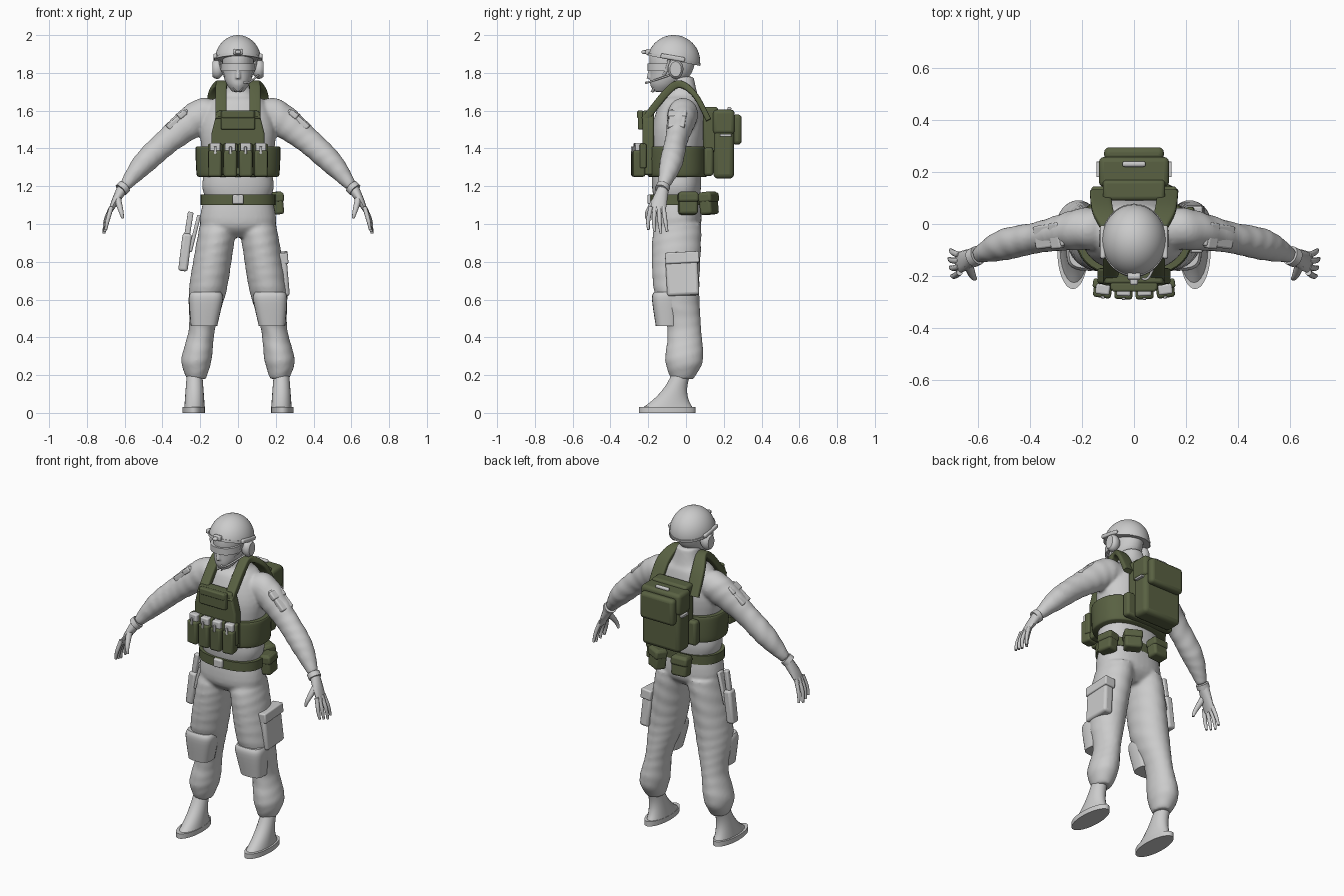
import bpy, bmesh, math
from mathutils import Vector, Euler

if "Cube" in bpy.data.objects:
    bpy.data.objects.remove(bpy.data.objects["Cube"])


def material(name, rgb):
    mat = bpy.data.materials.new(name)
    mat.use_nodes = True
    mat.diffuse_color = (*rgb, 1)
    mat.node_tree.nodes["Principled BSDF"].inputs["Base Color"].default_value = (*rgb, 1)
    return mat


GREY = material("light grey cloth", (.6, .6, .6))
OLIVE = material("olive webbing", (.1, .12, .055))
X, Y, Z = Vector((1, 0, 0)), Vector((0, 1, 0)), Vector((0, 0, 1))
SIDES = (("left", 1), ("right", -1))


def spline(rings, steps):
    # Catmull-Rom interpolation between the rings
    smooth = []
    last = len(rings) - 1
    for i in range(last):
        before, start, end, after = (rings[max(0, min(last, i + k))] for k in (-1, 0, 1, 2))
        for s in range(steps):
            t = s / steps
            smooth.append([b + t * (c - a + t * (2 * a - 5 * b + 4 * c - d + t * (3 * b - a - 3 * c + d))) / 2
                           for a, b, c, d in zip(before, start, end, after)])
    return smooth + [list(rings[last])]


def loft(bm, rings, ref=X, flat=True, sides=24, power=2, steps=5, fold=0, side=1):
    # Each ring is x, y, z, half width along ref, half width across it
    rings = spline(rings, steps)
    centres = [Vector((x * side, y, z)) for x, y, z, *size in rings]
    loops, travelled = [], 0
    for i, (centre, (*place, wide, deep)) in enumerate(zip(centres, rings)):
        previous = centres[max(i - 1, 0)]
        following = centres[min(i + 1, len(centres) - 1)]
        along = Z if flat else (following - previous).normalized()
        u = (ref - along * ref.dot(along)).normalized()
        v = along.cross(u)
        travelled += (centre - previous).length
        loop = []
        for k in range(sides):
            angle = math.tau * k / sides
            crease = 1 + fold * math.sin(travelled * 90 + 3 * math.sin(angle + travelled * 9))
            ca, sa = (math.copysign(abs(q) ** (2 / power), q) for q in (math.cos(angle), math.sin(angle)))
            loop.append(bm.verts.new(centre + (u * ca * wide + v * sa * deep) * crease))
        loops.append(loop)
    for lower, upper in zip(loops, loops[1:]):
        for k in range(sides):
            bm.faces.new((lower[k - 1], lower[k], upper[k], upper[k - 1]))
    bm.faces.new(loops[0])
    bm.faces.new(loops[-1])


def finish(name, bm, mat=GREY, voxel=0, bevel=0):
    bmesh.ops.recalc_face_normals(bm, faces=bm.faces[:])
    mesh = bpy.data.meshes.new(name)
    bm.to_mesh(mesh)
    bm.free()
    ob = bpy.data.objects.new(name, mesh)
    bpy.context.collection.objects.link(ob)
    mesh.materials.append(mat)
    if voxel:
        fuse = ob.modifiers.new("fuse", "REMESH")
        fuse.mode, fuse.voxel_size, fuse.use_smooth_shade = "VOXEL", voxel, True
        ob.modifiers.new("soften", "SMOOTH").iterations = 4
        return ob
    if bevel:
        rounding = ob.modifiers.new("round", "BEVEL")
        rounding.width, rounding.segments = bevel, 3
    bpy.ops.object.select_all(action="DESELECT")
    ob.select_set(True)
    bpy.context.view_layer.objects.active = ob
    bpy.ops.object.shade_smooth_by_angle(angle=math.radians(50))
    return ob


def part(name, rings, mat=GREY, **options):
    bm = bmesh.new()
    loft(bm, rings, **options)
    return finish(name, bm, mat)


def tube(name, points, wide, deep, mat=GREY, **options):
    return part(name, [(*p, wide, deep) for p in points], mat, flat=False, **options)


def drum(name, y, bottom, top, wide, deep, mat=GREY, x=0, **options):
    return part(name, [(x, y, z, wide, deep) for z in (bottom, top)], mat, sides=40, steps=1, **options)


def box(name, at, size, mat=GREY, turn=(0, 0, 0), bevel=.008):
    bm = bmesh.new()
    bmesh.ops.create_cube(bm, size=1)
    bmesh.ops.scale(bm, vec=size, verts=bm.verts)
    ob = finish(name, bm, mat, bevel=bevel)
    ob.location, ob.rotation_euler = at, Euler(map(math.radians, turn))
    return ob


# Shirt: torso and neck fused with both sleeves
bm = bmesh.new()
loft(bm, [(0, -.05, 1.13, .17, .12), (0, -.05, 1.2, .19, .13), (0, -.05, 1.3, .18, .13), (0, -.04, 1.5, .2, .14),
          (0, -.03, 1.64, .15, .11), (0, -.02, 1.69, .09, .08), (0, -.03, 1.78, .06, .07)], sides=40, power=2.3)
for tag, side in SIDES:
    loft(bm, [(.12, -.02, 1.58, .08, .07), (.2, -.02, 1.57, .08, .09), (.36, -.05, 1.45, .06, .07),
              (.5, -.08, 1.32, .06, .06), (.6, -.12, 1.2, .03, .03)], ref=Y, flat=False, steps=12, fold=.02, side=side)
finish("shirt", bm, voxel=.009)

# Trousers: pelvis fused with both legs
bm = bmesh.new()
loft(bm, [(0, -.05, 1.17, .17, .12), (0, -.05, 1, .2, .13), (0, -.05, .93, .1, .07)], sides=40, power=2.3)
for tag, side in SIDES:
    loft(bm, [(.1, -.04, 1, .1, .12), (.12, -.05, .9, .1, .13), (.16, -.05, .65, .1, .12), (.19, -.01, .45, .07, .09),
              (.22, -.01, .28, .08, .1), (.22, -.02, .18, .05, .06)], sides=32, steps=12, fold=.012, side=side)
finish("trousers", bm, voxel=.01)

for tag, side in SIDES:
    # Feet sweep up from a long sole to the ankle
    heights = [k / 6 for k in range(7)]
    part(tag + "_foot", [(.23, .08 * t - .1, .2 * t + .02, .055 - .015 * t, .05 + .09 * (1 - t) ** 2.5) for t in heights],
         side=side)
    drum(tag + "_sole", -.1, 0, .03, .06, .15, x=.235, side=side)
    part(tag + "_knee_pad", [(.18, -.1, .46, .07, .06), (.17, -.11, .6, .09, .07), (.17, -.11, .64, .08, .06)],
         power=3, side=side)

    # Hands: palm, four fanned fingers and a thumb
    bm = bmesh.new()
    hand = dict(ref=Y, flat=False, sides=12, side=side)
    loft(bm, [(.61, -.12, 1.19, .03, .03), (.65, -.14, 1.12, .04, .02), (.68, -.15, 1.06, .04, .01)], **hand)
    for finger in range(4):
        short = abs(finger - 1) / 100
        loft(bm, [(.67, -.12 - .022 * finger, 1.09, .012, .012), (.7 - short / 2, -.11 - .03 * finger, 1.02, .011, .011),
                  (.71 - short / 2, -.1 - .033 * finger, .95 + short, .007, .007)], **hand)
    loft(bm, [(.64, -.15, 1.14, .02, .02), (.62, -.2, 1.07, .013, .013), (.61, -.21, 1.03, .007, .007)], **hand)
    finish(tag + "_hand", bm)
    tube(tag + "_cuff", [(.6, -.12, 1.2), (.62, -.13, 1.18)], .037, .037, ref=Y, steps=1, side=side)

    # Sleeve pocket with a flap
    slope = (0, side * 40, side * -8)
    box(tag + "_sleeve_pocket", (side * .32, -.045, 1.55), (.14, .09, .04), turn=slope)
    box(tag + "_sleeve_flap", (side * .3, -.045, 1.58), (.05, .1, .03), turn=slope)

    # Vest strap over the shoulder, widening behind it
    part(tag + "_shoulder_strap", [(.09, -.22, 1.55, .03, .02), (.09, -.1, 1.7, .03, .02), (.09, -.03, 1.74, .03, .02),
         (.12, .05, 1.68, .04, .015), (.13, .12, 1.55, .04, .015)], OLIVE, flat=False, power=5, side=side)

    # Ear cup, helmet rail and chin strap
    part(tag + "_ear_cup", [(.08, -.055, 1.82, .03, .03), (.1, -.055, 1.82, .04, .05), (.12, -.055, 1.82, .04, .05),
         (.135, -.055, 1.82, .03, .04)], ref=Y, flat=False, side=side)
    box(tag + "_helmet_rail", (side * .12, -.07, 1.88), (.02, .13, .025), turn=(-10, 0, 0))
    tube(tag + "_chin_strap", [(.1, -.09, 1.87), (.08, -.11, 1.8), (.01, -.18, 1.7)], .008, .004, ref=Y, side=side)

# Head with nose, eye shield and microphone
bm = bmesh.new()
loft(bm, [(0, -.13, 1.7, .03, .04), (0, -.11, 1.74, .06, .08), (0, -.08, 1.8, .08, .11), (0, -.07, 1.9, .08, .12),
          (0, -.07, 1.96, .04, .06)], sides=32)
loft(bm, [(0, -.19, 1.77, .015, .02), (0, -.18, 1.85, .008, .01)], steps=1)
finish("head", bm, voxel=.006)
drum("eye_shield", -.1, 1.81, 1.85, .09, .105, power=2.2)
tube("microphone_boom", [(.11, -.08, 1.79), (.06, -.2, 1.75), (.03, -.21, 1.75)], .005, .005, ref=Z)

# Helmet: a dome cut on a slant, with a rim band and front mount
bm = bmesh.new()
bmesh.ops.create_uvsphere(bm, u_segments=40, v_segments=28, radius=1)
bmesh.ops.scale(bm, vec=(.124, .14, .14), verts=bm.verts)
cut = bmesh.ops.bisect_plane(bm, geom=bm.verts[:] + bm.edges[:] + bm.faces[:], plane_co=(0, 0, .005),
                             plane_no=(0, .2, 1), clear_inner=True)["geom_cut"]
bmesh.ops.holes_fill(bm, edges=[e for e in cut if isinstance(e, bmesh.types.BMEdge)])
finish("helmet", bm).location = (0, -.065, 1.86)
band = drum("helmet_rim", 0, .005, .02, .126, .142)
band.location, band.rotation_euler.x = (0, -.065, 1.86), -math.atan(.2)
box("helmet_front_mount", (0, -.2, 1.91), (.05, .03, .03), turn=(-15, 0, 0))
box("helmet_mount_clip", (0, -.22, 1.91), (.03, .03, .02))

# Vest: tapered chest plate, chest pouch and waist wrap
outline = [(.14, 1.26), (.14, 1.48), (.11, 1.6)]
bm = bmesh.new()
corners = outline + [(-x, z) for x, z in reversed(outline)]
front = bm.faces.new([bm.verts.new((x, -.23, z)) for x, z in corners])
back = bmesh.ops.extrude_face_region(bm, geom=[front])["geom"]
bmesh.ops.translate(bm, vec=Y * .06, verts=[v for v in back if isinstance(v, bmesh.types.BMVert)])
finish("chest_plate", bm, OLIVE, bevel=.01)
box("chest_pouch", (0, -.24, 1.55), (.18, .03, .1), OLIVE)
box("chest_pouch_flap", (0, -.25, 1.58), (.17, .02, .04), OLIVE)
part("waist_wrap", [(0, -.045, 1.25, .21, .15), (0, -.045, 1.27, .22, .16), (0, -.045, 1.39, .225, .16),
                    (0, -.045, 1.41, .22, .155)], OLIVE, sides=40, power=2.4)

# Magazine pouches, each with a magazine showing at the top
for i in range(4):
    offset = i - 1.5
    x, y, turn = offset * .08, abs(offset) * .006 - .26, (0, 0, offset * 5)
    box("magazine_pouch", (x, y, 1.32), (.07, .065, .14), OLIVE, turn, bevel=.012)
    box("magazine_pouch_back", (x, y + .02, 1.36), (.076, .035, .13), OLIVE, turn)
    box("magazine", (x, y, 1.4), (.055, .04, .06), turn=turn)
    box("magazine_tab", (x, y - .03, 1.39), (.014, .01, .04), turn=turn, bevel=.003)

# Belt, buckle and belt pouches
drum("belt", -.055, 1.1, 1.155, .198, .133, OLIVE, power=2.4)
box("belt_buckle", (0, -.19, 1.13), (.06, .03, .05))
for x, y, spin in ((.2, .01, -82), (.11, .12, -28), (-.06, .13, 5)):
    box("belt_pouch", (x, y, 1.11), (.1, .07, .12), OLIVE, (6, 0, spin), bevel=.014)
    box("belt_pouch_flap", (x, y, 1.14), (.106, .076, .05), OLIVE, (6, 0, spin), bevel=.012)

# Backpack: frame, main bag, lid, outer pocket and handle
box("pack_frame", (0, .13, 1.5), (.24, .08, .24), OLIVE, bevel=.015)
box("pack_side_wings", (0, .12, 1.33), (.33, .05, .15), OLIVE, bevel=.015)
box("pack_body", (0, .2, 1.42), (.26, .11, .36), OLIVE, bevel=.025)
box("pack_lid", (0, .2, 1.54), (.27, .115, .13), OLIVE, bevel=.02)
box("pack_pocket", (0, .27, 1.5), (.23, .05, .16), OLIVE, bevel=.02)
box("pack_handle", (0, .23, 1.61), (.09, .02, .02))
for tag, side in SIDES:
    box(tag + "_pack_buckle", (side * .135, .21, 1.47), (.02, .06, .014), bevel=.003)

# Left thigh pocket and right leg sheath
box("thigh_pocket", (.235, -.02, .73), (.06, .17, .22), turn=(3, -5, 0), bevel=.015)
box("thigh_pocket_flap", (.23, -.02, .82), (.07, .18, .06), turn=(3, -5, 0))
box("sheath", (-.28, -.04, .85), (.05, .06, .2), turn=(0, 7, 0), bevel=.014)
box("sheath_handle", (-.26, -.04, 1), (.03, .03, .13), turn=(0, 9, 0))
box("sheath_hanger", (-.23, -.04, .95), (.02, .05, .2), turn=(0, 14, 0))
